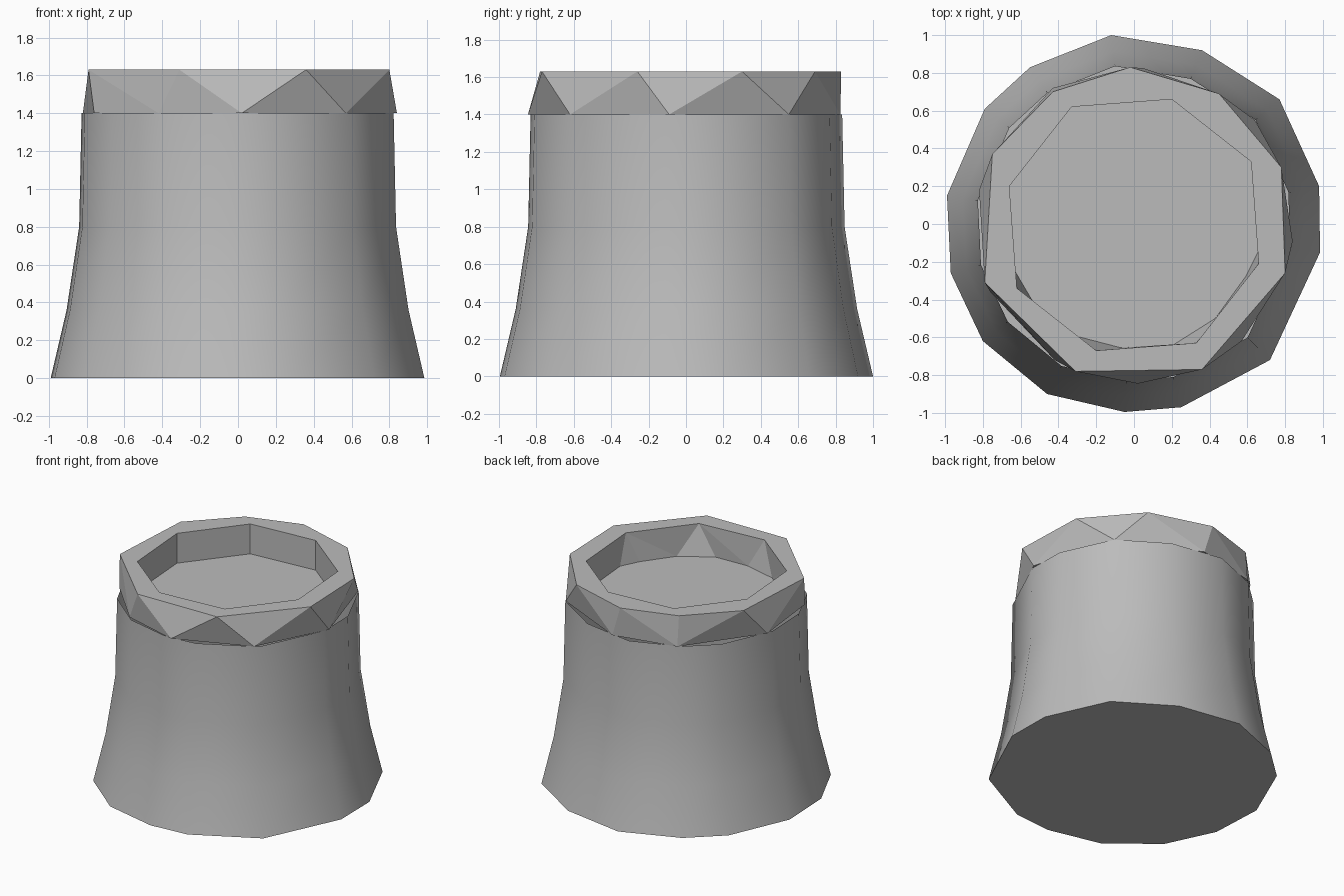
import bpy, bmesh, math
from mathutils import Vector

cube = bpy.data.objects.get("Cube")
if cube:
    bpy.data.objects.remove(cube, do_unlink=True)

stone = bpy.data.materials.new("grey stone")
stone.use_nodes = True
GREY = (0.5, 0.5, 0.5, 1)
stone.diffuse_color = GREY
stone.node_tree.nodes["Principled BSDF"].inputs["Base Color"].default_value = GREY


def add_loop(bm, points, z, scale=1.0):
    return [bm.verts.new((x * scale, y * scale, z)) for x, y in points]


def bridge(bm, a, b):
    """Join two counter-clockwise loops with triangles along the shortest diagonals."""
    start = min(range(len(b)), key=lambda k: (b[k].co - a[0].co).length)
    b = b[start:] + b[:start]
    i = j = 0
    while i < len(a) or j < len(b):
        va, vb = a[i % len(a)], b[j % len(b)]
        na, nb = a[(i + 1) % len(a)], b[(j + 1) % len(b)]
        step_a = (na.co - vb.co).length <= (nb.co - va.co).length
        if j == len(b) or (i < len(a) and step_a):
            bm.faces.new((va, na, vb))
            i += 1
        else:
            bm.faces.new((va, nb, vb))
            j += 1


def finish(bm, name, smooth_angle=None):
    bmesh.ops.recalc_face_normals(bm, faces=bm.faces)
    mesh = bpy.data.meshes.new(name)
    bm.to_mesh(mesh)
    bm.free()
    mesh.materials.append(stone)
    obj = bpy.data.objects.new(name, mesh)
    bpy.context.collection.objects.link(obj)
    if smooth_angle:
        bpy.ops.object.select_all(action="DESELECT")
        obj.select_set(True)
        bpy.context.view_layer.objects.active = obj
        bpy.ops.object.shade_smooth_by_angle(angle=math.radians(smooth_angle))
    return obj


# Flared tower body with a rough hewn outline
base = [(-.12, 1), (-.55, .83), (-.79, .61), (-.99, .15), (-.97, -.26),
        (-.8, -.62), (-.46, -.9), (-.05, -.995), (.25, -.97), (.72, -.72),
        (.985, -.15), (.98, .2), (.77, .66), (.36, .92)]
bm = bmesh.new()
rings = [add_loop(bm, base, z, s)
         for z, s in ((0, 1), (.36, .915), (.8, .848), (1.4, .835))]
for low, high in zip(rings, rings[1:]):
    n = len(low)
    for k in range(n):
        bm.faces.new((low[k], low[(k + 1) % n], high[(k + 1) % n], high[k]))
bm.faces.new(rings[0])
finish(bm, "tower_body", 40)

# Chipped parapet with a recessed floor
rim_top = [(-.02, .83), (-.43, .7), (-.75, .37), (-.79, -.31), (-.31, -.78),
           (.36, -.77), (.8, -.26), (.78, .3), (.45, .69)]
rim_low = [(.05, .825), (-.43, .72), (-.82, .18), (-.76, -.36), (-.42, -.72),
           (.02, -.845), (.57, -.62), (.84, -.09), (.64, .55)]
lip = [(.2, .66), (-.33, .62), (-.66, .2), (-.62, -.34), (-.2, -.67),
       (.33, -.63), (.66, -.21), (.62, .33)]
floor = [(.2, .66), (-.33, .62), (-.66, .2), (-.63, -.25), (-.53, -.42),
         (-.32, -.59), (-.07, -.655), (.2, -.645), (.43, -.5), (.59, -.28),
         (.66, -.14), (.62, .33)]
bm = bmesh.new()
outer_low = add_loop(bm, rim_low, 1.4)
outer_top = add_loop(bm, rim_top, 1.63)
inner_top = add_loop(bm, lip, 1.63)
inner_low = add_loop(bm, floor, 1.4)
bridge(bm, outer_low, outer_top)
bridge(bm, outer_top, inner_top)
bridge(bm, inner_top, inner_low)
bridge(bm, inner_low, outer_low)
finish(bm, "parapet_rim")

# Walkable platform inside the parapet
bm = bmesh.new()
bm.faces.new(add_loop(bm, reversed(floor), 1.4))
platform = finish(bm, "platform_floor")
if platform.data.polygons[0].normal.z < 0:
    platform.data.flip_normals()
